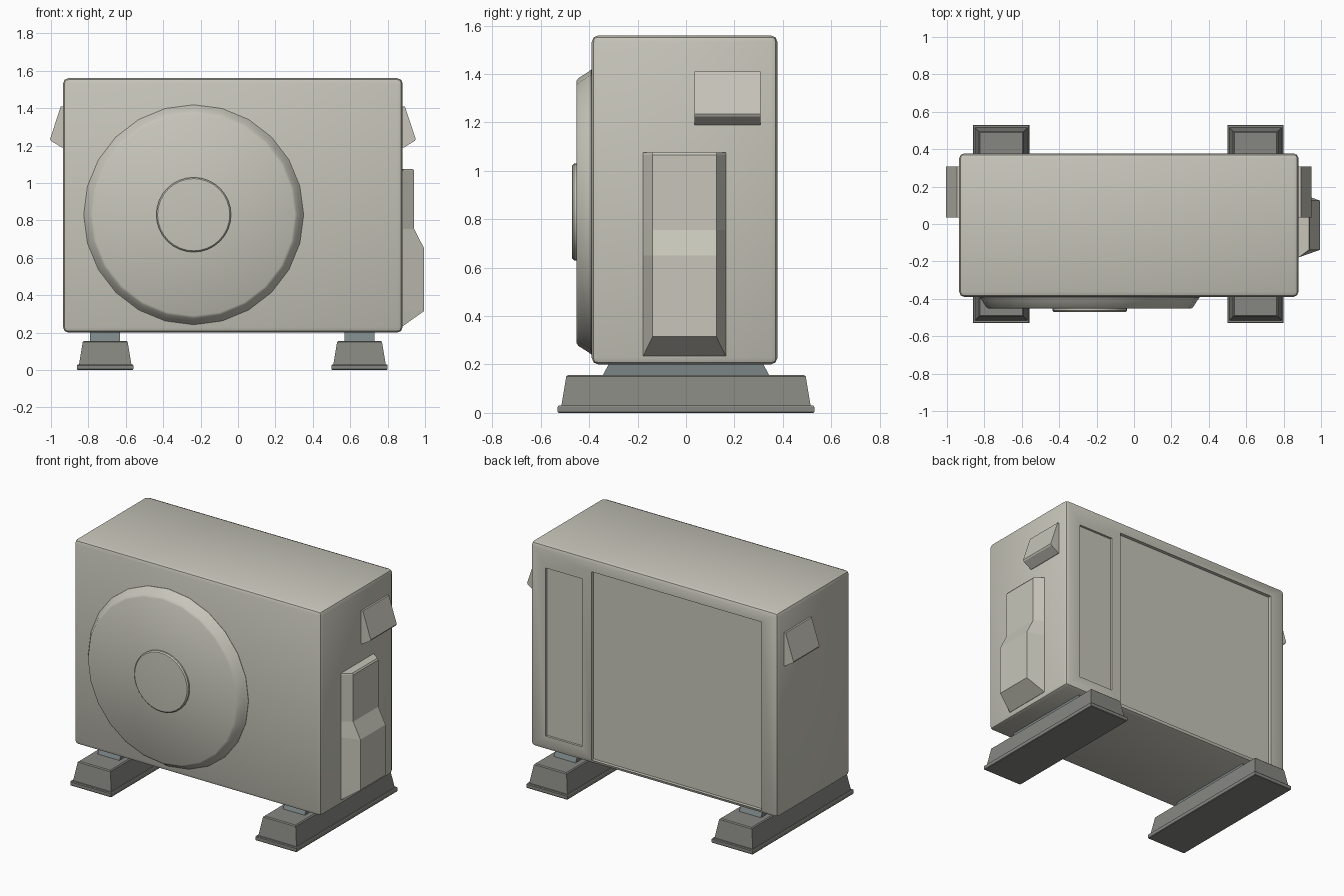
import bpy, bmesh, math

if "Cube" in bpy.data.objects:
    bpy.data.objects.remove(bpy.data.objects["Cube"])


def material(name, rgb):
    m = bpy.data.materials.new(name)
    m.diffuse_color = (*rgb, 1)
    m.use_nodes = True
    m.node_tree.nodes["Principled BSDF"].inputs["Base Color"].default_value = m.diffuse_color
    return m


CASING = material("warm_grey_casing", (0.57, 0.56, 0.49))
RUBBER = material("dark_grey_rubber", (0.24, 0.24, 0.22))
STEEL = material("blue_grey_steel", (0.20, 0.235, 0.24))


def finish(name, bm, mat, smooth=None):
    bmesh.ops.recalc_face_normals(bm, faces=bm.faces)
    me = bpy.data.meshes.new(name)
    bm.to_mesh(me)
    bm.free()
    me.materials.append(mat)
    ob = bpy.data.objects.new(name, me)
    bpy.context.collection.objects.link(ob)
    if smooth:
        shade(ob, smooth)
    return ob


def shade(ob, angle):
    bpy.ops.object.select_all(action='DESELECT')
    ob.select_set(True)
    bpy.context.view_layer.objects.active = ob
    bpy.ops.object.shade_smooth_by_angle(angle=math.radians(angle))


def loft(name, rings, mat, smooth=None, bevel=0):
    """Skin a list of equal-length point rings and cap both ends."""
    bm = bmesh.new()
    vs = [[bm.verts.new(p) for p in r] for r in rings]
    n = len(vs[0])
    for a, b in zip(vs, vs[1:]):
        for i in range(n):
            j = (i + 1) % n
            bm.faces.new((a[i], a[j], b[j], b[i]))
    bm.faces.new(vs[0])
    bm.faces.new(vs[-1])
    bmesh.ops.recalc_face_normals(bm, faces=bm.faces)
    if bevel:
        bmesh.ops.bevel(bm, geom=list(bm.edges), offset=bevel, segments=2,
                        profile=0.5, affect='EDGES', clamp_overlap=True)
    return finish(name, bm, mat, smooth)


def rect(x0, x1, y0, y1, z):
    return [(x0, y0, z), (x1, y0, z), (x1, y1, z), (x0, y1, z)]


def box(name, x0, x1, y0, y1, z0, z1, mat, bevel=0):
    return loft(name, [rect(x0, x1, y0, y1, z0), rect(x0, x1, y0, y1, z1)], mat, None, bevel)


def disc(name, cx, cz, profile, sides, mat):
    rings = [[(cx + r * math.cos(math.tau * i / sides), y, cz + r * math.sin(math.tau * i / sides))
              for i in range(sides)] for r, y in profile]
    return loft(name, rings, mat, 35)


# casing with two recessed panels in the back
casing = box("casing", -0.935, 0.88, -0.39, 0.378, 0.2, 1.56, CASING, 0.028)
cutters = [box("coil_recess_cutter", -0.82, 0.43, 0.355, 0.5, 0.225, 1.475, CASING),
           box("service_recess_cutter", 0.50, 0.765, 0.363, 0.5, 0.295, 1.41, CASING)]
for c in cutters:
    c.hide_render = True
    mod = casing.modifiers.new(c.name, 'BOOLEAN')
    mod.operation = 'DIFFERENCE'
    mod.solver = 'EXACT'
    mod.object = c
    bpy.context.view_layer.objects.active = casing
    bpy.ops.object.modifier_apply(modifier=mod.name)
for c in cutters:
    bpy.data.objects.remove(c)
shade(casing, 35)

# fan cover and hub on the front
disc("fan_cover", -0.237, 0.83,
     [(0.588, -0.37), (0.588, -0.392), (0.575, -0.41), (0.553, -0.445), (0.54, -0.453)], 24, CASING)
disc("fan_hub", -0.237, 0.83,
     [(0.2, -0.44), (0.2, -0.463), (0.193, -0.47), (0.183, -0.471)], 32, CASING)

# wedge-shaped carrying handles on both sides
for name, wall, s in (("left_handle", -0.935, -1), ("right_handle", 0.88, 1)):
    prof = [(-0.01, 1.41), (0.012, 1.41), (0.07, 1.235), (0.065, 1.225), (0.008, 1.19), (-0.01, 1.19)]
    loft(name, [[(wall + s * d, y, z) for d, z in prof] for y in (0.035, 0.308)], CASING)

# stepped valve cover on the right side, chamfered along its long edges
rows = [(0.235, 0.882), (0.315, 0.995), (0.65, 0.995), (0.755, 0.942), (1.065, 0.942), (1.075, 0.935)]
loft("valve_cover", [[(0.87, -0.178, z if z > 0.3 else 0.235), (0.882, -0.178, z),
                      (x, -0.138 if z > 0.3 else -0.177, z),
                      (x, 0.125 if z > 0.3 else 0.164, z),
                      (0.882, 0.165, z), (0.87, 0.165, z)] for z, x in rows], CASING)

# feet with a flange, and steel rails between feet and casing
for side, cx in (("left", -0.71), ("right", 0.65)):
    foot = [(0, 0.147, 0.527), (0.004, 0.15, 0.53), (0.025, 0.15, 0.53), (0.03, 0.147, 0.526),
            (0.03, 0.14, 0.515), (0.15, 0.12, 0.495), (0.156, 0.113, 0.488)]
    loft(side + "_foot", [rect(cx - w, cx + w, -l, l, z) for z, w, l in foot], RUBBER)
    loft(side + "_rail", [rect(cx - 0.08, cx + 0.08, -l, l, z)
                          for z, l in ((0.15, 0.346), (0.205, 0.318))], STEEL)
